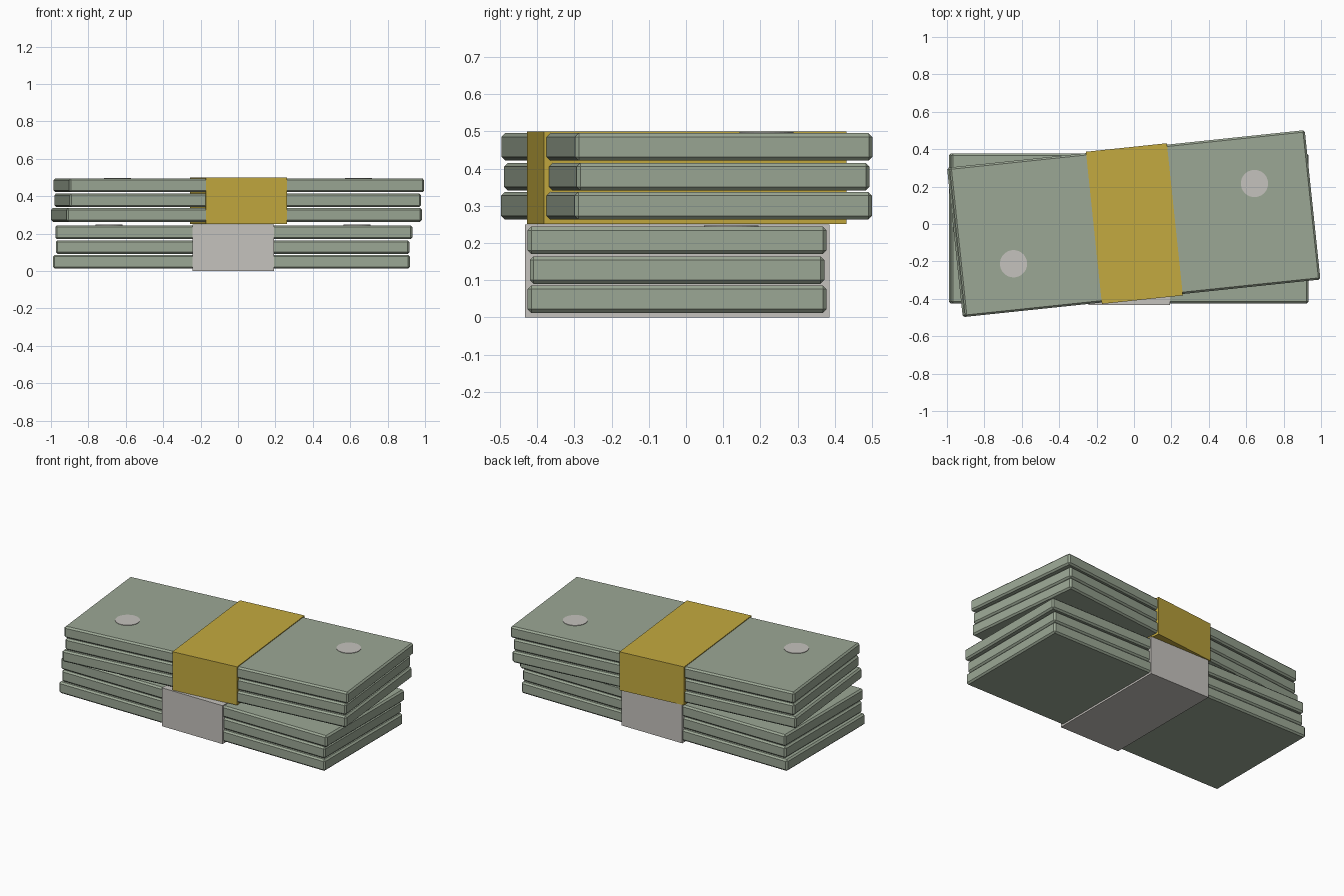
import bpy
import bmesh
from math import radians
from mathutils import Matrix, Vector

if "Cube" in bpy.data.objects:
    bpy.data.objects.remove(bpy.data.objects["Cube"], do_unlink=True)


def material(name, rgb):
    mat = bpy.data.materials.new(name)
    mat.use_nodes = True
    mat.diffuse_color = (*rgb, 1)
    mat.node_tree.nodes["Principled BSDF"].inputs["Base Color"].default_value = (*rgb, 1)
    return mat


green = material("sage_green", (0.33, 0.39, 0.30))
grey = material("warm_grey", (0.56, 0.54, 0.51))
gold = material("gold", (0.55, 0.40, 0.05))


def finish(bm, name, mat, place):
    mesh = bpy.data.meshes.new(name)
    bmesh.ops.recalc_face_normals(bm, faces=bm.faces)
    bm.to_mesh(mesh)
    bm.free()
    mesh.materials.append(mat)
    obj = bpy.data.objects.new(name, mesh)
    obj.matrix_world = place
    bpy.context.collection.objects.link(obj)
    return obj


def box(name, size, centre, mat, place, bevel=0.0):
    bm = bmesh.new()
    bmesh.ops.create_cube(bm, size=1)
    bmesh.ops.scale(bm, vec=size, verts=bm.verts)
    if bevel:
        bmesh.ops.bevel(bm, geom=bm.edges[:], offset=bevel, segments=1, affect="EDGES")
    bmesh.ops.translate(bm, vec=centre, verts=bm.verts)
    return finish(bm, name, mat, place)


def border(name, length, width, stripe, z, height, place):
    # Rectangular ring, raised slightly above the top bundle
    bm = bmesh.new()
    bmesh.ops.create_grid(bm, x_segments=1, y_segments=1, size=0.5)
    bmesh.ops.scale(bm, vec=(length, width, 1), verts=bm.verts)
    inner = bm.faces[:]
    bmesh.ops.inset_region(bm, faces=inner, thickness=stripe)
    bmesh.ops.delete(bm, geom=inner, context="FACES")
    ring = bmesh.ops.extrude_face_region(bm, geom=bm.faces[:])["geom"]
    top = [v for v in ring if isinstance(v, bmesh.types.BMVert)]
    bmesh.ops.translate(bm, vec=(0, 0, height), verts=top)
    bmesh.ops.translate(bm, vec=(0, 0, z), verts=bm.verts)
    finish(bm, name, grey, place)


def disc(name, x, y, z, height, place):
    bm = bmesh.new()
    bmesh.ops.create_cone(bm, cap_ends=True, segments=32, radius1=0.073,
                          radius2=0.073, depth=height)
    bmesh.ops.translate(bm, vec=(x, y, z + height / 2), verts=bm.verts)
    finish(bm, name, grey, place)


def stack(label, centre, angle, band_mat):
    place = Matrix.Translation(Vector(centre)) @ Matrix.Rotation(radians(angle), 4, "Z")
    # Three bundles of notes, slightly shifted: x offset, length, width, z centre
    layers = ((-0.008, 1.91, 0.803, 0.049),
              (-0.002, 1.89, 0.791, 0.127),
              (0.005, 1.91, 0.803, 0.207))
    for i, (x, length, width, z) in enumerate(layers):
        box(f"{label}_bundle_{i + 1}", (length, width, 0.074), (x, 0, z),
            green, place, 0.01)
    # Printed border and two round marks on the top bundle
    border(f"{label}_border", 1.785, 0.687, 0.03, 0.242, 0.005, place)
    for side, sign in (("right", -1), ("left", 1)):
        disc(f"{label}_{side}_mark", sign * 0.663, sign * 0.146, 0.242, 0.005, place)
    # Paper band around the middle
    box(f"{label}_band", (0.435, 0.818, 0.249), (0.002, 0, 0.1245), band_mat, place)


stack("lower", (-0.027, -0.024, 0), 0, grey)
stack("upper", (0, 0.002, 0.251), 6, gold)
